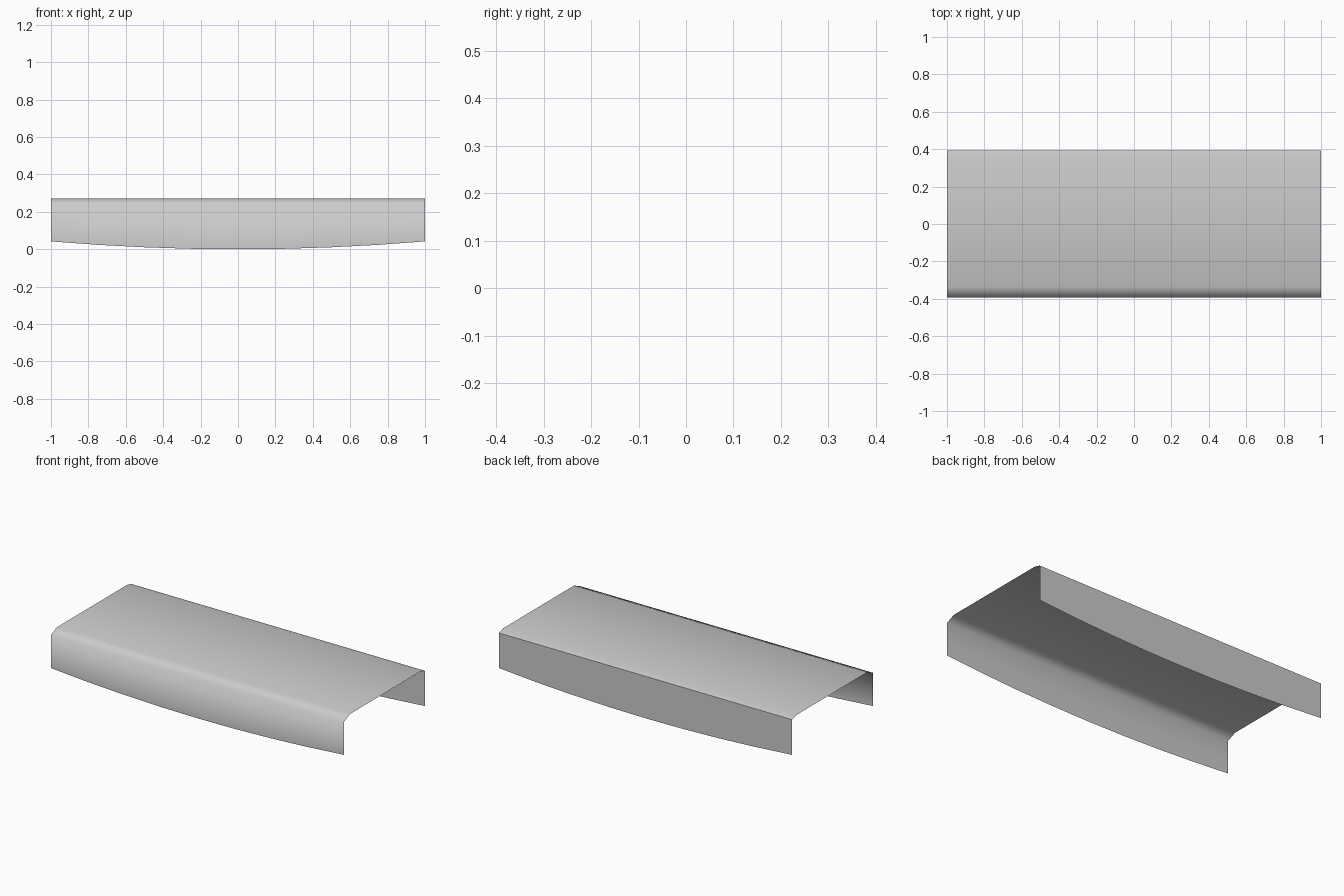
import bpy, bmesh, math

if "Cube" in bpy.data.objects:
    bpy.data.objects.remove(bpy.data.objects["Cube"])

# Cross-section (y, z) from front wall over the top to back wall; None = curved lower edge
PROFILE = [(-0.394, None), (-0.394, 0.247), (-0.336, 0.272),
           (0.352, 0.272), (0.394, 0.259), (0.394, None)]
SEGMENTS = 8


def lower_edge(x):
    return 0.042 * x * x


# Thin open cover: the profile swept along x
bm = bmesh.new()
rows = []
for i in range(SEGMENTS + 1):
    x = -1 + 2 * i / SEGMENTS
    rows.append([bm.verts.new((x, y, lower_edge(x) if z is None else z))
                 for y, z in PROFILE])
for a, b in zip(rows, rows[1:]):
    for j in range(len(PROFILE) - 1):
        bm.faces.new((a[j], b[j], b[j + 1], a[j + 1]))

mesh = bpy.data.meshes.new("cover_panel")
bm.to_mesh(mesh)
bm.free()
cover = bpy.data.objects.new("cover_panel", mesh)
bpy.context.collection.objects.link(cover)

# Soft front roll, crisp back wall
bpy.context.view_layer.objects.active = cover
cover.select_set(True)
bpy.ops.object.shade_smooth_by_angle(angle=math.radians(70))
